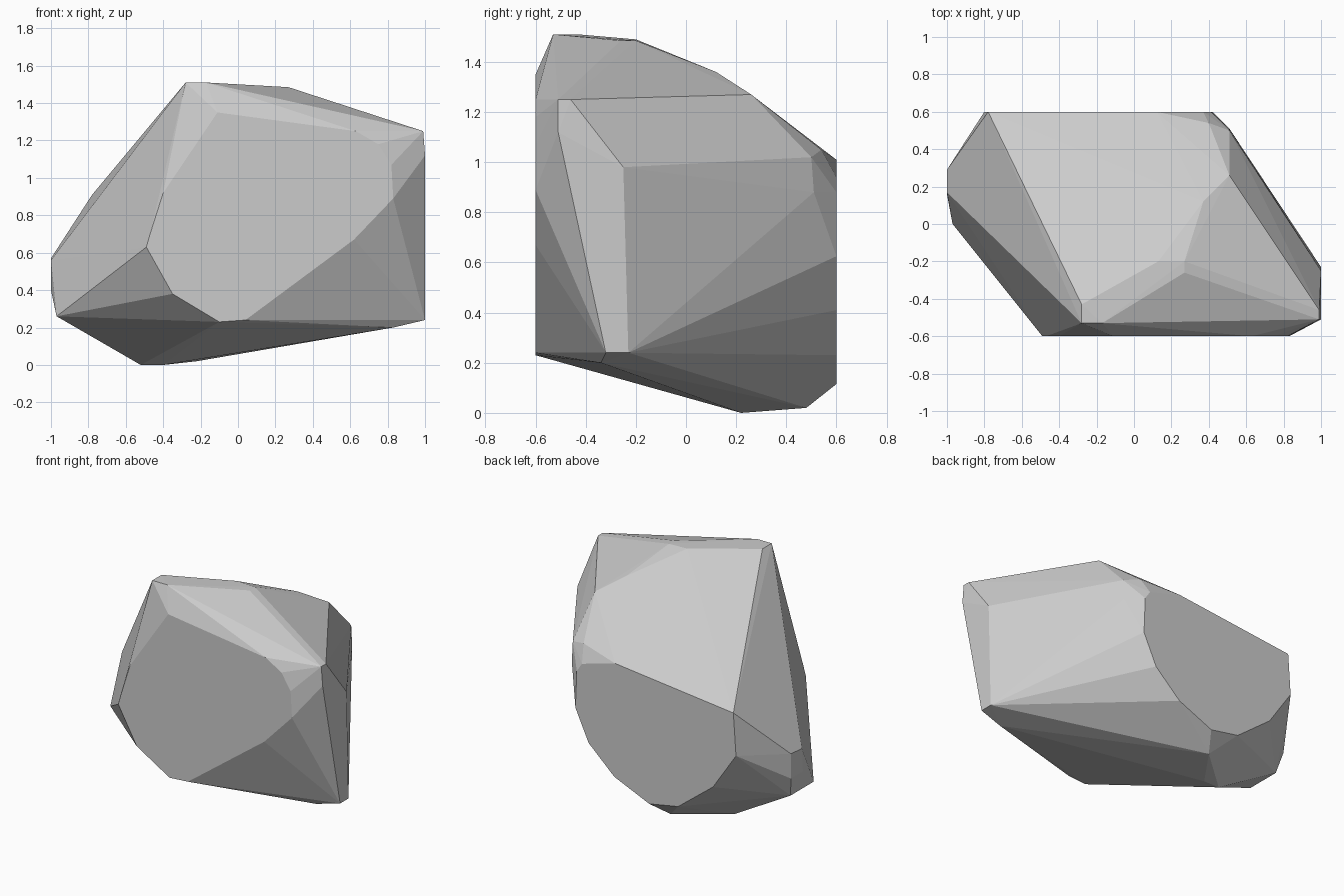
import bpy, bmesh

# Flat front face (y = -0.6) and flat back face (y = 0.6), as x, z outlines
FRONT = [(-.49, .63), (-.35, .38), (-.10, .23), (.04, .24), (.62, .67), (.83, .89),
         (.82, 1.07), (.75, 1.18), (.63, 1.25), (-.11, 1.35), (-.40, .92), (-.47, .70)]
BACK = [(-.78, .91), (-.80, .62), (-.625, .36), (-.36, .155), (-.14, .115), (.125, .23),
        (.32, .41), (.42, .625), (.41, .88), (.37, .94), (.12, 1.01)]

# Corners of the chipped sides between them
TOP = [(-.28, -.53, 1.51), (-.28, -.43, 1.51), (-.17, -.53, 1.51),
       (.13, -.20, 1.49), (.27, -.20, 1.485), (.27, -.26, 1.485)]
RIGHT = [(.99, -.51, 1.25), (.99, -.46, 1.25), (1, -.51, 1.12), (1, -.25, .98),
         (1, -.23, .24), (1, -.32, .24), (.83, -.34, .20)]
SHOULDER = [(.37, .12, 1.36), (.51, .26, 1.27), (.51, .50, 1.02), (.51, .51, .88),
            (.40, .54, 1.05)]
LEFT = [(-1, .29, .57), (-1, .29, .40), (-1, .17, .56), (-1, .16, .40),
        (-.97, 0, .26), (-.97, .25, .26)]
BOTTOM = [(-.52, .22, 0), (-.40, .22, 0), (-.22, .48, .02)]


def at_depth(outline, y):
    return [(x, y, z) for x, z in outline]


# Faceted boulder: convex shell around all corners
bm = bmesh.new()
for co in (at_depth(FRONT, -.6) + at_depth(BACK, .6)
           + TOP + RIGHT + SHOULDER + LEFT + BOTTOM):
    bm.verts.new(co)
hull = bmesh.ops.convex_hull(bm, input=bm.verts[:])
inside = [v for v in bm.verts if not v.link_faces]
bmesh.ops.delete(bm, geom=inside, context='VERTS')

# Merge coplanar triangles into clean flat facets
bmesh.ops.dissolve_limit(bm, angle_limit=.01, verts=bm.verts[:], edges=bm.edges[:])
bmesh.ops.recalc_face_normals(bm, faces=bm.faces[:])

mesh = bpy.data.meshes.new("boulder")
bm.to_mesh(mesh)
bm.free()
boulder = bpy.data.objects.new("boulder", mesh)
bpy.context.collection.objects.link(boulder)
